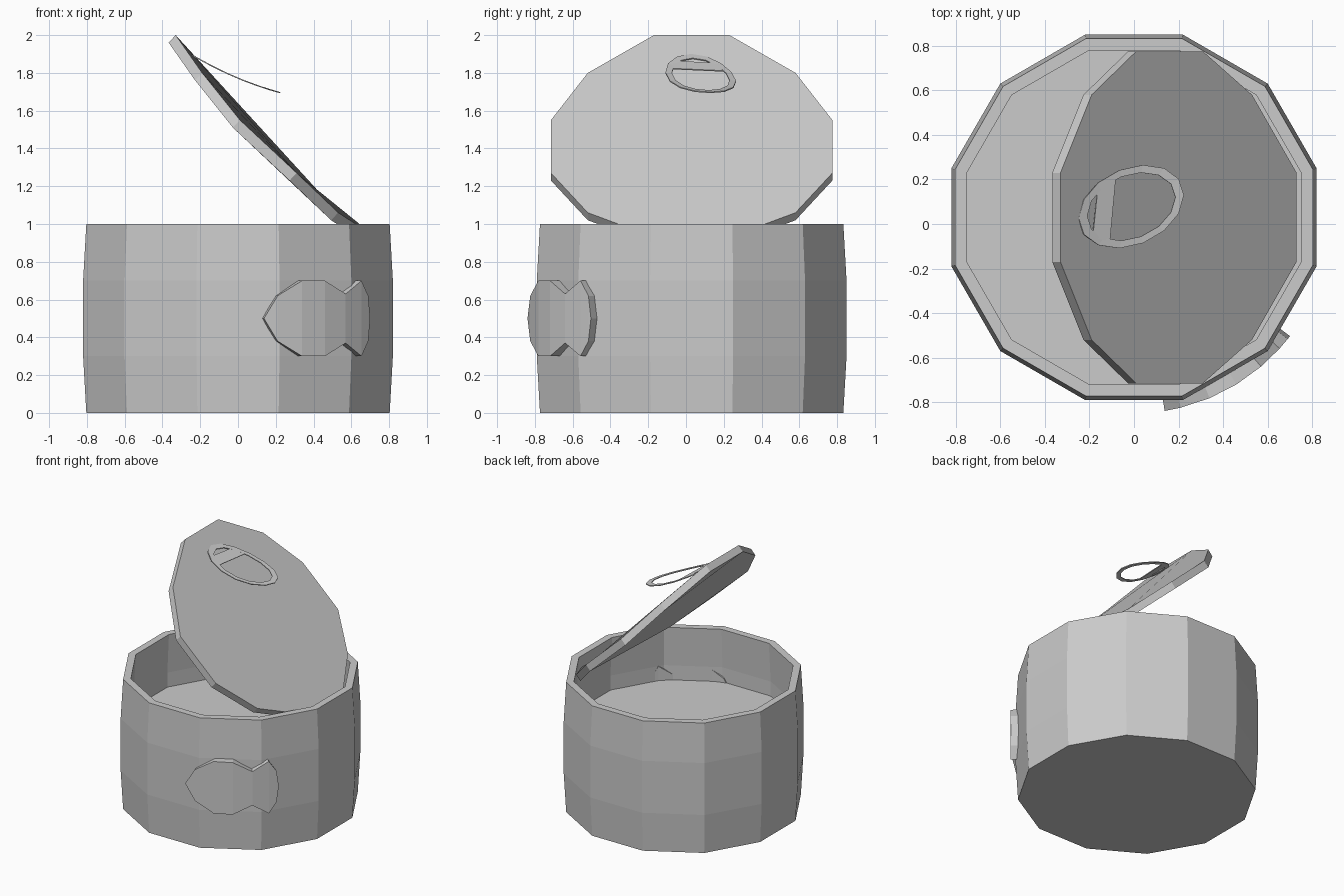
import bpy
from math import sin, cos, pi, radians

if "Cube" in bpy.data.objects:
    bpy.data.objects.remove(bpy.data.objects["Cube"])

SIDES = 12
CY = 0.03                      # can axis sits slightly behind the origin


def make(name, verts, faces):
    mesh = bpy.data.meshes.new(name)
    mesh.from_pydata(verts, [], faces)
    mesh.validate()
    obj = bpy.data.objects.new(name, mesh)
    bpy.context.collection.objects.link(obj)
    return obj


def lathe(name, profile):
    """Revolve (apothem, z) points into a closed 12-sided solid."""
    verts, faces = [], []
    for a, z in profile:
        r = a / cos(pi / SIDES)
        for i in range(SIDES):
            t = (i + 0.5) * 2 * pi / SIDES
            verts.append((r * cos(t), CY + r * sin(t), z))
    for k in range(len(profile) - 1):
        for i in range(SIDES):
            j = (i + 1) % SIDES
            a, b = k * SIDES, (k + 1) * SIDES
            faces.append((a + i, a + j, b + j, b + i))
    faces.append(tuple(reversed(range(SIDES))))
    faces.append(tuple(range(len(verts) - SIDES, len(verts))))
    return make(name, verts, faces)


# Can with bulging wall, flat rim and hollow inside
lathe("can_body", [(0.803, 0), (0.82, 0.3), (0.82, 0.7), (0.803, 1),
                   (0.75, 1), (0.767, 0.7), (0.767, 0.3), (0.75, 0.05)])

# Food filling
lathe("food", [(0.748, 0.06), (0.764, 0.3), (0.764, 0.59)])

# Curled lid: a 12-sided plate bent along x, from raised tip to hinge
half_width = [0.2, 0.55, 0.745]
curl = [(-0.33, 2.0), (-0.19, 1.80), (0.01, 1.55),
        (0.31, 1.27), (0.53, 1.06), (0.73, 0.93)]
widths = half_width + half_width[::-1]
outline = [(x, CY - w, z) for (x, z), w in zip(curl, widths)]
outline += [(x, CY + w, z) for (x, z), w in zip(curl[::-1], widths)]
under = [(x - 0.037, y, z - 0.04) for x, y, z in outline]
n = len(outline)
make("lid", outline + under,
     [tuple(range(n)), tuple(reversed(range(n, 2 * n)))] +
     [(i, i + n, (i + 1) % n + n, (i + 1) % n) for i in range(n)])


# Pull ring: thin skewed oval band with a cross bar, following a gentle curve
def on_curve(x, y):
    return (x, y, 1.775 - 0.42 * x + 0.35 * x * x)


def oval(rx, ry, count):
    return [on_curve(-0.012 + rx * cos(2 * pi * i / count),
                     0.078 + ry * sin(2 * pi * i / count + 0.28))
            for i in range(count)]


n = 14
ring_verts = oval(0.236, 0.187, n) + oval(0.198, 0.153, n)
ring_faces = [(i, (i + 1) % n, (i + 1) % n + n, i + n) for i in range(n)]
bar = [(-0.16, 0.18), (-0.185, -0.06), (-0.108, -0.08), (-0.08, 0.222)]
ring_verts += [on_curve(x, y) for x, y in bar]
ring_faces.append(tuple(range(2 * n, 2 * n + 4)))
ring = make("pull_ring", ring_verts, ring_faces)
solid = ring.modifiers.new("thickness", "SOLIDIFY")
solid.thickness = 0.006

# Fish emblem: (angle from front, half height), wrapped round the can wall
fish = [(9, 0.0), (13.8, 0.12), (22.7, 0.2), (31.5, 0.2),
        (40.4, 0.13), (48, 0.2), (51.6, 0.12), (52.7, 0.0)]
verts, faces = [], []
for deg, h in fish:
    t = radians(deg)
    for r in (0.88, 0.78):
        for s in (-1, 1):
            verts.append((r * sin(t), CY - r * cos(t), 0.5 + s * h))
for k in range(len(fish) - 1):
    a, b = 4 * k, 4 * k + 4
    quads = [(a, b, b + 1, a + 1),              # outer skin
             (a + 2, a + 3, b + 3, b + 2),      # inner skin
             (a + 1, b + 1, b + 3, a + 3),      # top edge
             (a, a + 2, b + 2, b)]              # bottom edge
    faces += quads
make_fish = make("fish_emblem", verts, faces)
weld = make_fish.modifiers.new("weld", "WELD")
weld.merge_threshold = 0.0005
